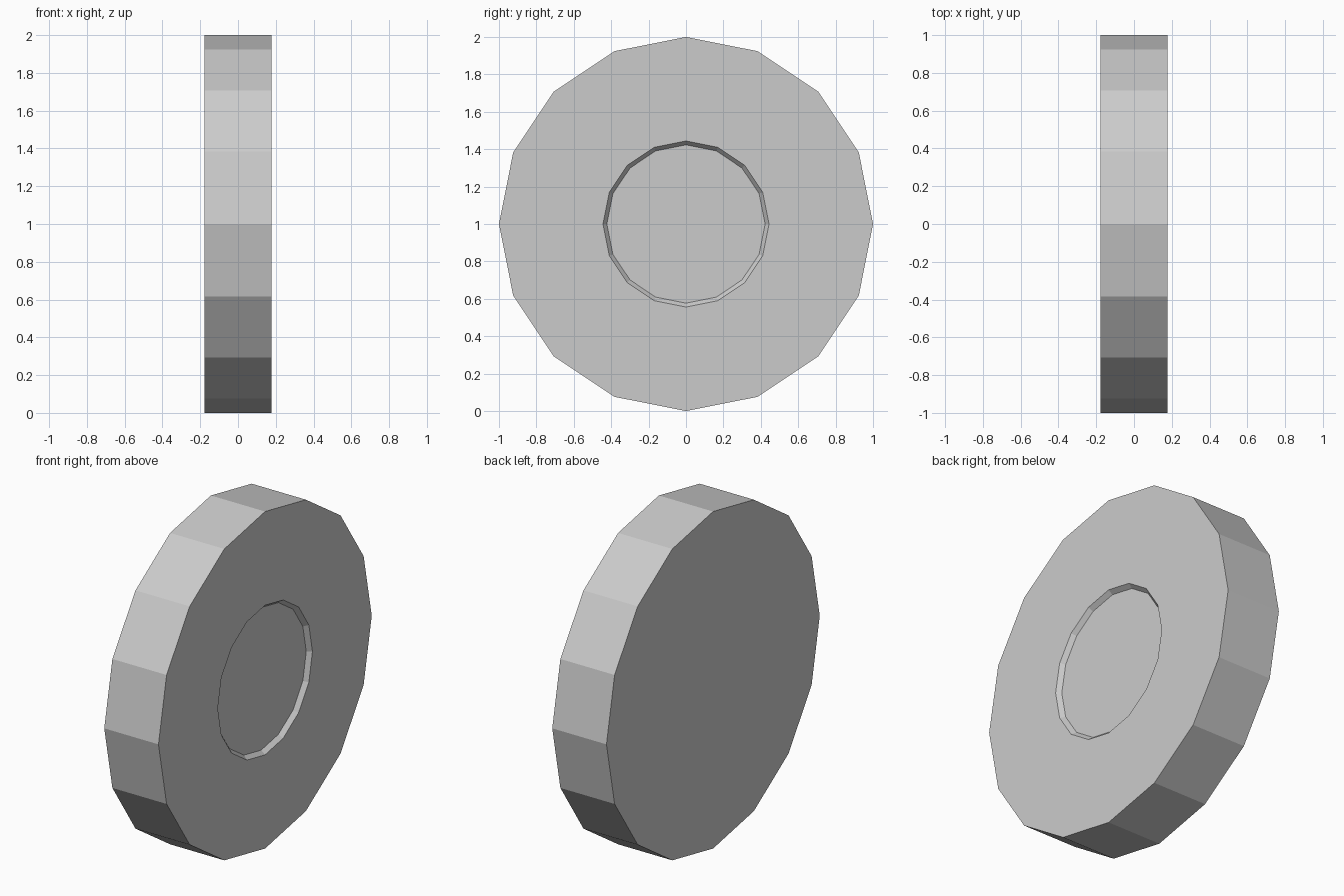
import bpy, bmesh
from math import sin, cos, pi

if "Cube" in bpy.data.objects:
    bpy.data.objects.remove(bpy.data.objects["Cube"])

SIDES = 16
HALF = 0.178  # half thickness along x

mesh = bpy.data.meshes.new("wheel_disc")
disc = bpy.data.objects.new("wheel_disc", mesh)
bpy.context.collection.objects.link(disc)
bm = bmesh.new()


def ring(x, r):
    return [bm.verts.new((x, r * sin(2 * pi * i / SIDES), 1 + r * cos(2 * pi * i / SIDES)))
            for i in range(SIDES)]


# Profile: back rim, front rim, recess edge, recess floor
profile = [(-HALF, 1.0), (HALF, 1.0), (HALF, 0.444), (HALF - 0.026, 0.423)]
rings = [ring(x, r) for x, r in profile]

# Tread, front face and sloped recess wall
for a, b in zip(rings, rings[1:]):
    for i in range(SIDES):
        j = (i + 1) % SIDES
        bm.faces.new((a[i], a[j], b[j], b[i]))

# Flat back and recess floor
bm.faces.new(rings[0])
bm.faces.new(rings[-1])

bmesh.ops.recalc_face_normals(bm, faces=bm.faces)
bm.to_mesh(mesh)
bm.free()
